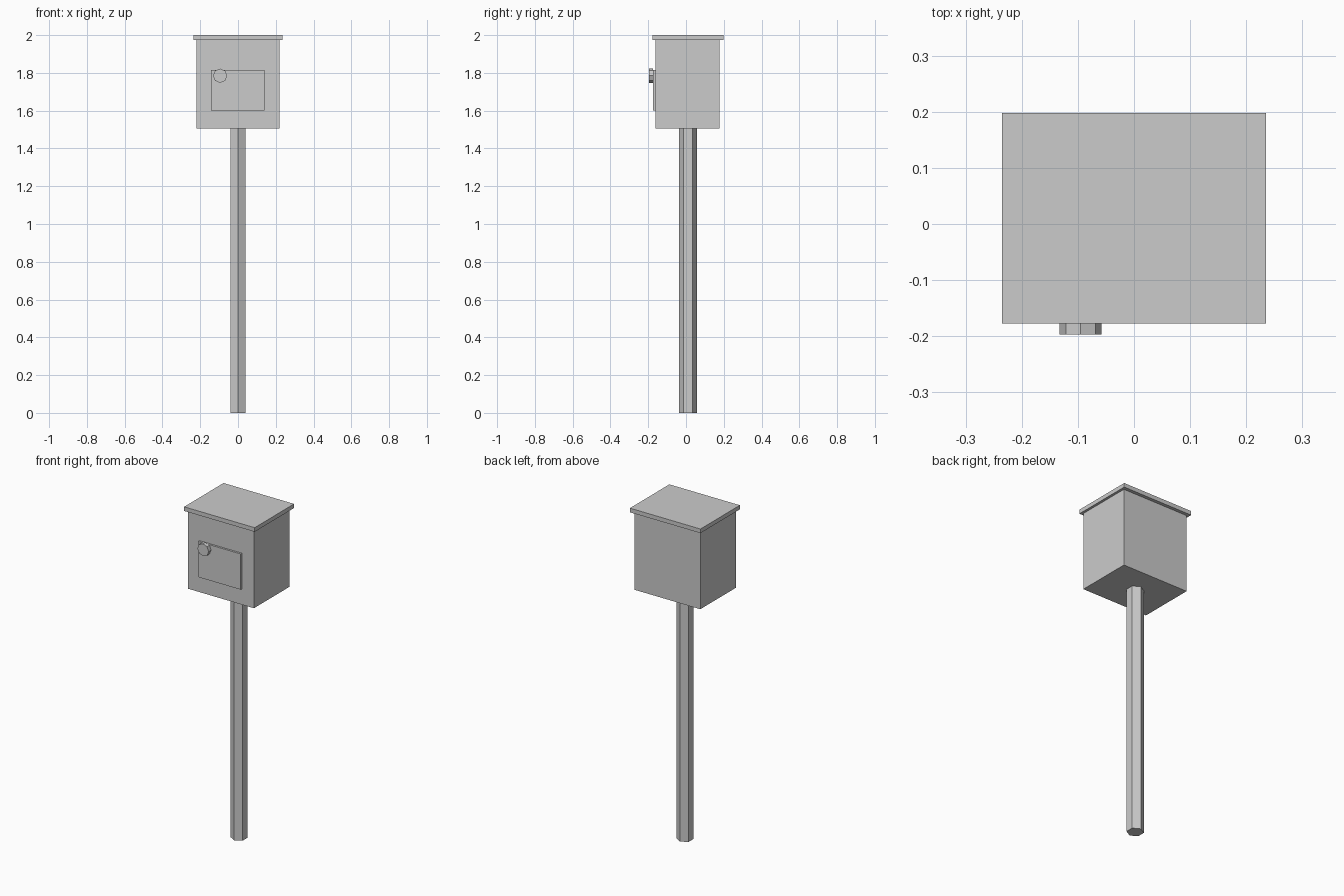
import bpy
import math

cube = bpy.data.objects.get("Cube")
if cube:
    bpy.data.objects.remove(cube, do_unlink=True)

# Single flat colour
grey = bpy.data.materials.new("light grey")
grey.use_nodes = True
colour = (0.6, 0.6, 0.6, 1.0)
grey.diffuse_color = colour
grey.node_tree.nodes["Principled BSDF"].inputs["Base Color"].default_value = colour

MID_Y = 0.01      # depth centre of post, box and lid
BOX_FRONT = -0.162
DOOR_FRONT = -0.174


def finish(name):
    obj = bpy.context.object
    obj.name = name
    obj.data.materials.append(grey)
    return obj


def box(name, x, y, z):
    """Box spanning the given (low, high) ranges."""
    spans = (x, y, z)
    bpy.ops.mesh.primitive_cube_add(size=1, location=[(a + b) / 2 for a, b in spans])
    bpy.context.object.scale = [b - a for a, b in spans]
    bpy.ops.object.transform_apply(location=False, rotation=False, scale=True)
    return finish(name)


def prism(name, sides, radius, depth, location, rotation=(0, 0, 0)):
    bpy.ops.mesh.primitive_cylinder_add(vertices=sides, radius=radius, depth=depth,
                                        location=location, rotation=rotation)
    return finish(name)


# Hexagonal post with corners pointing front and back
prism("post", 6, 0.047, 1.505, (0, MID_Y, 1.505 / 2))

# Box body and overhanging flat lid
box("box_body", (-0.22, 0.22), (BOX_FRONT, 0.178), (1.505, 1.975))
box("lid", (-0.235, 0.235), (-0.177, 0.198), (1.975, 2.0))

# Thin front door with an octagonal knob at its upper right corner
box("door", (-0.142, 0.14), (DOOR_FRONT, BOX_FRONT), (1.6, 1.815))
knob_front = -0.197
prism("knob", 8, 0.0375, DOOR_FRONT - knob_front,
      (-0.095, (DOOR_FRONT + knob_front) / 2, 1.785), (math.pi / 2, 0, 0))
